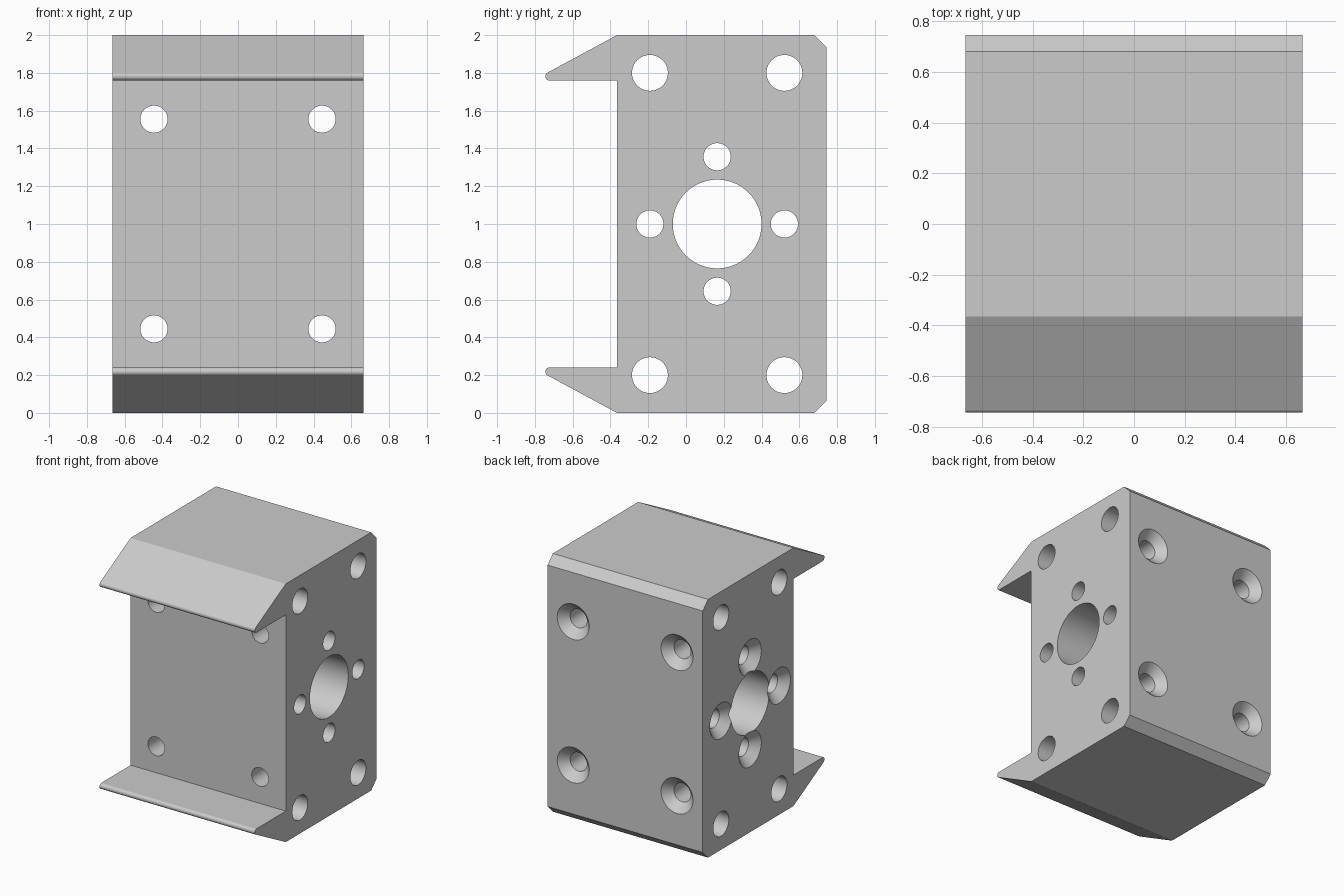
import bpy, bmesh, math
from mathutils import Matrix, Vector

if "Cube" in bpy.data.objects:
    bpy.data.objects.remove(bpy.data.objects["Cube"], do_unlink=True)

HALF_W = 0.665      # half width along x
BACK = 0.745        # back face
MID_Z = 1.0

grey = bpy.data.materials.new("light_grey")
grey.use_nodes = True
grey.diffuse_color = (0.6, 0.6, 0.6, 1)
grey.node_tree.nodes["Principled BSDF"].inputs["Base Color"].default_value = (0.6, 0.6, 0.6, 1)


def make_object(name, bm):
    bmesh.ops.recalc_face_normals(bm, faces=bm.faces)
    mesh = bpy.data.meshes.new(name)
    bm.to_mesh(mesh)
    bm.free()
    mesh.materials.append(grey)
    obj = bpy.data.objects.new(name, mesh)
    bpy.context.collection.objects.link(obj)
    return obj


# Block profile: upper half with a rounded hook tip, mirrored to the lower half
tip_y, tip_z, tip_r = -0.723, 1.782, 0.022
upper = [(BACK, 1.935), (0.68, 2.0), (-0.365, 2.0)]
for i in range(17):
    a = math.radians(118.5 + (270 - 118.5) * i / 16)
    upper.append((tip_y + tip_r * math.cos(a), tip_z + tip_r * math.sin(a)))
upper.append((-0.365, 1.76))
profile = upper + [(y, 2 * MID_Z - z) for y, z in reversed(upper)]

bm = bmesh.new()
face = bm.faces.new([bm.verts.new((-HALF_W, y, z)) for y, z in profile])
extruded = bmesh.ops.extrude_face_region(bm, geom=[face])["geom"]
bmesh.ops.translate(bm, vec=(2 * HALF_W, 0, 0),
                    verts=[v for v in extruded if isinstance(v, bmesh.types.BMVert)])
body = make_object("mounting_block", bm)


def drill(entry, rotation, radius, sink=0.0, sides=48):
    """Cut a through hole, optionally with a 90 degree countersink at the entry."""
    rings = [(radius, -0.03), (radius, 1.4)]
    if sink:
        rings = [(sink + 0.03, -0.03), (radius, sink - radius), (radius, 1.4)]
    bm = bmesh.new()
    loops = [[bm.verts.new((r * math.cos(math.tau * i / sides),
                            r * math.sin(math.tau * i / sides), h))
              for i in range(sides)] for r, h in rings]
    for low, high in zip(loops, loops[1:]):
        for i in range(sides):
            j = (i + 1) % sides
            bm.faces.new((low[i], low[j], high[j], high[i]))
    bm.faces.new(loops[0])
    bm.faces.new(loops[-1])
    bm.transform(Matrix.Translation(Vector(entry)) @ rotation)
    cutter = make_object("hole_cutter", bm)
    cutter.hide_render = True
    mod = body.modifiers.new("hole", "BOOLEAN")
    mod.operation, mod.solver, mod.object = "DIFFERENCE", "EXACT", cutter
    bpy.context.view_layer.objects.active = body
    bpy.ops.object.modifier_apply(modifier=mod.name)
    bpy.data.objects.remove(cutter, do_unlink=True)


across = Matrix.Rotation(math.pi / 2, 4, "Y")    # drills toward +x
forward = Matrix.Rotation(math.pi / 2, 4, "X")   # drills toward -y
bore_y, pitch = 0.165, 0.356

# Central bore and corner holes across the block
drill((-HALF_W, bore_y, MID_Z), across, 0.235, sides=80)
for sy in (-1, 1):
    for sz in (-1, 1):
        drill((-HALF_W, bore_y + sy * pitch, MID_Z + sz * 0.8), across, 0.095)

# Four countersunk screw holes around the bore
for dy, dz in ((1, 0), (-1, 0), (0, 1), (0, -1)):
    drill((-HALF_W, bore_y + dy * pitch, MID_Z + dz * pitch), across, 0.072, 0.137)

# Four countersunk screw holes from back to front
for sx in (-1, 1):
    for sz in (-1, 1):
        drill((sx * 0.445, BACK, MID_Z + sz * 0.555), forward, 0.072, 0.137)

# Smooth the holes and hook tips, keep the edges crisp
bpy.ops.object.select_all(action="DESELECT")
body.select_set(True)
bpy.context.view_layer.objects.active = body
bpy.ops.object.shade_smooth_by_angle(angle=math.radians(25))
weighted = body.modifiers.new("flat_faces", "WEIGHTED_NORMAL")
weighted.keep_sharp = True
